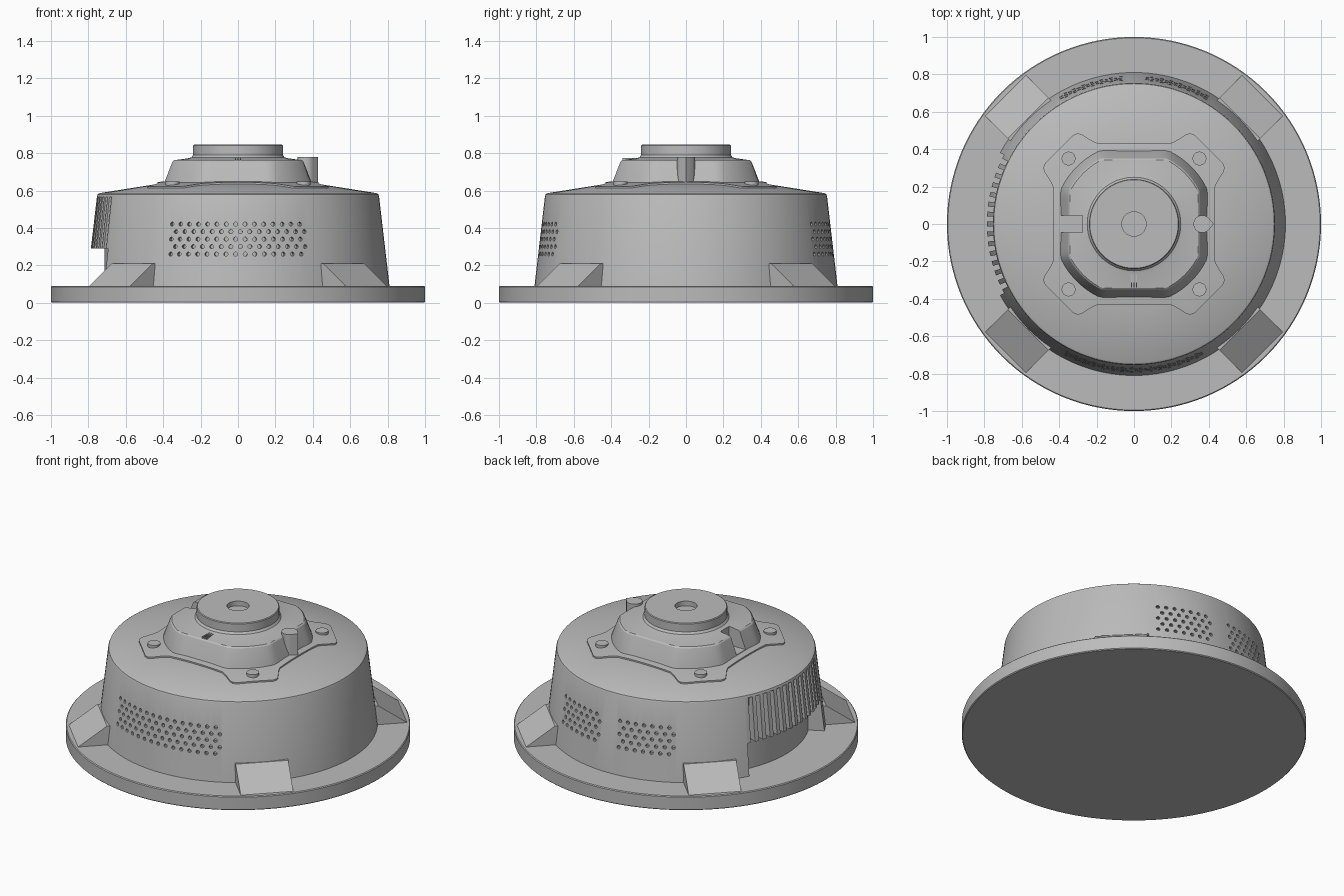
import bpy, bmesh
from math import cos, sin, pi, radians
from mathutils import Matrix, Vector

if "Cube" in bpy.data.objects:
    bpy.data.objects.remove(bpy.data.objects["Cube"], do_unlink=True)

grey = bpy.data.materials.new("matte_grey")
grey.use_nodes = True
colour = (0.5, 0.5, 0.5, 1)
grey.diffuse_color = colour
grey.node_tree.nodes["Principled BSDF"].inputs["Base Color"].default_value = colour


def finish(name, bm):
    bmesh.ops.recalc_face_normals(bm, faces=bm.faces)
    mesh = bpy.data.meshes.new(name)
    bm.to_mesh(mesh)
    bm.free()
    mesh.materials.append(grey)
    ob = bpy.data.objects.new(name, mesh)
    bpy.context.collection.objects.link(ob)
    return ob


def add_loft(bm, rings):
    """Bridge rings of equal length and cap both ends."""
    loops = [[bm.verts.new(p) for p in ring] for ring in rings]
    n = len(loops[0])
    for a, b in zip(loops, loops[1:]):
        for i in range(n):
            j = (i + 1) % n
            bm.faces.new((a[i], a[j], b[j], b[i]))
    bm.faces.new(loops[0][::-1])
    bm.faces.new(loops[-1])


def turned(name, profile, n=128):
    """Round part; an optional third value clips each ring to a square."""
    rings = []
    for r, z, *clip in profile:
        ring = []
        for i in range(n):
            c, s = cos(2 * pi * i / n), sin(2 * pi * i / n)
            d = min(r, clip[0] / max(abs(c), abs(s))) if clip else r
            ring.append((d * c, d * s, z))
        rings.append(ring)
    bm = bmesh.new()
    add_loft(bm, rings)
    return finish(name, bm)


def prism(name, outline, z0, z1):
    bm = bmesh.new()
    add_loft(bm, [[(x, y, z) for x, y in outline] for z in (z0, z1)])
    return finish(name, bm)


def box(name, x0, x1, y, z0, z1):
    return prism(name, [(x0, -y), (x1, -y), (x1, y), (x0, y)], z0, z1)


def add_wedge(bm, r0, r1, z0, z1, mid, half, n):
    """Ring sector around an angle, in degrees."""
    angles = [radians(mid - half + 2 * half * i / n) for i in range(n + 1)]
    outline = [(r0 * cos(a), r0 * sin(a)) for a in angles]
    outline += [(r1 * cos(a), r1 * sin(a)) for a in reversed(angles)]
    add_loft(bm, [[(x, y, z) for x, y in outline] for z in (z0, z1)])


def boolean(ob, cutter, operation="DIFFERENCE"):
    mod = ob.modifiers.new("cut", "BOOLEAN")
    mod.operation, mod.object, mod.solver = operation, cutter, "EXACT"
    bpy.ops.object.select_all(action="DESELECT")
    bpy.context.view_layer.objects.active = ob
    ob.select_set(True)
    bpy.ops.object.modifier_apply(modifier=mod.name)
    bpy.data.objects.remove(cutter, do_unlink=True)


# Base flange and tapered housing
parts = [turned("base_flange", [(0.995, 0), (1, 0.005), (1, 0.085), (0.995, 0.09)])]
housing = turned("housing", [(0.815, 0.05), (0.81, 0.09), (0.754, 0.57), (0.75, 0.58),
                             (0.74, 0.586), (0.4, 0.64)])
parts.append(housing)

# Side intake: undercut recess, then vertical slots opening into it
bm = bmesh.new()
add_wedge(bm, 0.715, 0.95, 0.09, 0.29, 180, 28, 16)
boolean(housing, finish("recess_cutter", bm))
bm = bmesh.new()
for i in range(14):
    add_wedge(bm, 0.715, 0.95, 0.27, 0.565, 180 + (i - 6.5) * 3.9, 1.0, 1)
boolean(housing, finish("slot_cutter", bm))

# Perforated panels: one wide at the front, two at the back
bm = bmesh.new()
for mid, columns in ((-90, 15), (72.5, 7), (107.5, 7)):
    for row in range(5):
        z = 0.26 + 0.04 * row
        radius = 0.81 - (z - 0.09) * 0.117
        for col in range(columns):
            a = mid + (col - (columns - 1) / 2 + (row % 2 - 0.5) / 2) * 3.75
            place = (Matrix.Rotation(radians(a), 4, "Z")
                     @ Matrix.Translation((radius, 0, z)) @ Matrix.Rotation(pi / 2, 4, "Y"))
            bmesh.ops.create_cone(bm, cap_ends=True, segments=10, radius1=0.011,
                                  radius2=0.011, depth=0.05, matrix=place)
boolean(housing, finish("hole_cutter", bm))

# Four sloped buttresses on the flange
for k in range(4):
    bm = bmesh.new()
    side = [(0.7, 0.05), (0.97, 0.05), (0.97, 0.09), (0.8, 0.21), (0.7, 0.21)]
    add_loft(bm, [[(r, w, z) for r, z in side] for w in (-0.155, 0.155)])
    bm.transform(Matrix.Rotation(pi / 4 + k * pi / 2, 4, "Z"))
    parts.append(finish(f"buttress_{k + 1}", bm))

# Four-lobed plate that follows the cone of the lid
quarter = [(0.43, -0.19), (0.43, 0.19), (0.445, 0.225), (0.48, 0.28), (0.485, 0.30),
           (0.475, 0.325), (0.325, 0.475), (0.30, 0.485), (0.28, 0.48), (0.225, 0.445)]
outline = []
for k in range(4):
    turn = Matrix.Rotation(k * pi / 2, 2)
    outline += [tuple(turn @ Vector(p)) for p in quarter]
plate = turned("lobed_plate", [(0.74, 0.5), (0.74, 0.595), (0.4, 0.649)])
boolean(plate, prism("plate_cutter", outline, 0.4, 0.8), "INTERSECT")
parts.append(plate)

# Screw buttons on the lobes
for k in range(4):
    bm = bmesh.new()
    a = pi / 4 + k * pi / 2
    ring = [(0.495 * cos(a) + 0.037 * cos(pi * i / 12),
             0.495 * sin(a) + 0.037 * sin(pi * i / 12)) for i in range(24)]
    bm.free()
    parts.append(prism(f"screw_button_{k + 1}", ring, 0.6, 0.648))

# Hub with flattened sides, rising to a round collar with a central bore
hub = turned("hub", [(0.436, 0.62, 0.4), (0.434, 0.64, 0.395), (0.392, 0.755, 0.35),
                     (0.384, 0.762, 0.342), (0.27, 0.772), (0.25, 0.777), (0.24, 0.79),
                     (0.24, 0.84), (0.236, 0.845), (0.065, 0.845), (0.065, 0.815)], 96)
boolean(hub, box("notch_cutter", -0.6, -0.275, 0.045, 0.652, 0.9))
parts.append(hub)

# Pointed locating pin beside the hub
drop = [(0.365 + 0.047 * cos(radians(a)), 0.047 * sin(radians(a))) for a in range(45, 316, 15)]
parts.append(prism("locating_pin", drop + [(0.427, 0)], 0.62, 0.78))

# Three small ridges on the front of the hub
for i in (-1, 0, 1):
    x = i * 0.014
    ridge = box(f"front_ridge_{i + 2}", x - 0.003, x + 0.003, 0.035, 0.75, 0.774)
    ridge.data.transform(Matrix.Translation((0, -0.305, 0)))
    parts.append(ridge)

# Smooth curved walls, keep edges crisp
bpy.ops.object.select_all(action="DESELECT")
for ob in parts:
    ob.select_set(True)
bpy.context.view_layer.objects.active = housing
bpy.ops.object.shade_smooth_by_angle(angle=radians(25))
